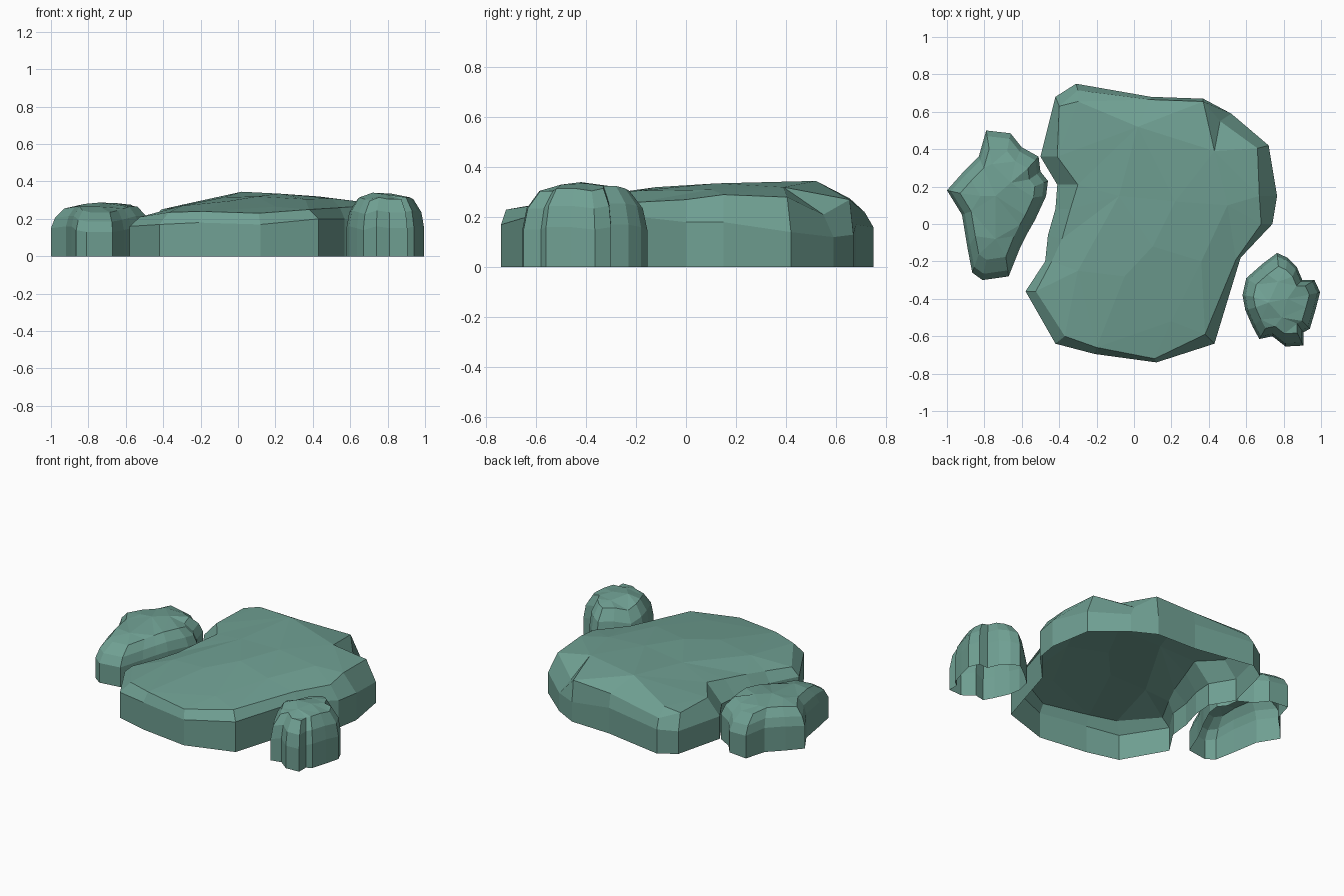
import bpy
from mathutils import Vector
from mathutils.geometry import delaunay_2d_cdt


def rock(name, outline, rim, crown):
    """Open-bottomed rock: straight wall, bevelled rim rings, triangulated crown."""
    n = len(outline)
    verts = [Vector((x, y, 0)) for x, y, z in outline]
    verts += [Vector(p) for p in outline]
    for ring in rim:
        verts += [Vector(p) for p in ring]
    faces = []
    for r in range(len(rim) + 1):
        for i in range(n):
            j = (i + 1) % n
            faces.append([r * n + i, r * n + j, (r + 1) * n + j, (r + 1) * n + i])
    # crown: fill the last ring around the hand-placed high points
    top = [Vector(p) for p in rim[-1]] + [Vector(p) for p in crown]
    co, _, tris, orig, _, _ = delaunay_2d_cdt(
        [p.xy for p in top], [(i, (i + 1) % n) for i in range(n)], [], 1, 1e-5)
    base = len(verts)
    for p, src in zip(co, orig):
        z = top[src[0]].z if src else rim[-1][0][2]
        verts.append(Vector((p.x, p.y, z)))
    faces += [[base + i for i in t] for t in tris]
    mesh = bpy.data.meshes.new(name)
    mesh.from_pydata(verts, [], faces)
    obj = bpy.data.objects.new(name, mesh)
    bpy.context.collection.objects.link(obj)
    mat = bpy.data.materials.get("green_stone") or bpy.data.materials.new("green_stone")
    mat.diffuse_color = (0.16, 0.35, 0.29, 1)
    mesh.materials.append(mat)
    # weld the crown to the rim
    weld = obj.modifiers.new("weld", 'WELD')
    weld.merge_threshold = 0.0005


def shrink(outline, centre, scale, rise):
    """Ring scaled towards a centre, with rise added to the wall height."""
    cx, cy = centre
    return [(cx + (x - cx) * scale, cy + (y - cy) * scale, z + rise)
            for x, y, z in outline]


# broad flat slab, counted clockwise from the back left, reversed for outward faces
slab = [(-.31, .75, .16), (.09, .68, .17), (.37, .67, .13), (.52, .59, .12),
        (.72, .42, .14), (.765, .15, .18), (.74, 0, .18), (.57, -.18, .2),
        (.43, -.64, .2), (.12, -.74, .17), (-.21, -.695, .18), (-.42, -.64, .17),
        (-.58, -.36, .16), (-.475, -.2, .15), (-.46, -.06, .15), (-.42, .08, .15),
        (-.41, .21, .15), (-.5, .36, .15), (-.42, .68, .15)][::-1]
slab_rim = [(-.3, .715, .22), (.09, .665, .26), (.37, .655, .27), (.46, .55, .21),
            (.66, .405, .28), (.67, .15, .29), (.68, 0, .27), (.545, -.19, .26),
            (.38, -.59, .25), (.11, -.72, .23), (-.2, -.66, .24), (-.37, -.6, .235),
            (-.525, -.36, .21), (-.44, -.2, .22), (-.385, -.08, .23), (-.34, .08, .25),
            (-.30, .21, .265), (-.41, .36, .25), (-.4, .63, .25)][::-1]
rock("broad_slab_rock", slab, [slab_rim],
     [(.02, .52, .345), (-.3, .655, .275), (.43, .39, .32), (.22, .12, .335),
      (-.08, .15, .315), (.5, .1, .31), (.1, -.12, .32), (-.05, -.28, .295),
      (.2, -.52, .265), (.36, -.2, .305), (-.3, -.25, .27)])

# long rock on the left
long_o = [(-.79, .5, .15), (-.66, .485, .14), (-.6, .41, .16), (-.51, .36, .17),
          (-.5, .28, .15), (-.46, .23, .15), (-.47, .15, .16), (-.53, .02, .16),
          (-.57, -.05, .15), (-.61, -.13, .14), (-.67, -.28, .13), (-.81, -.3, .13),
          (-.865, -.26, .14), (-.89, -.13, .16), (-.92, .05, .16), (-1, .18, .15),
          (-.92, .27, .16), (-.83, .36, .16)][::-1]
c = (-.73, .12)
rock("long_left_rock", long_o,
     [shrink(long_o, c, .92, .055), shrink(long_o, c, .74, .105)],
     [(-.74, .15, .287), (-.76, .32, .275), (-.66, .22, .285), (-.82, .15, .28),
      (-.74, -.08, .265)])

# small domed rock on the right
small_o = [(.765, -.155, .15), (.82, -.18, .16), (.87, -.23, .17), (.9, -.3, .17),
           (.965, -.3, .16), (.995, -.365, .15), (.97, -.46, .16), (.94, -.56, .16),
           (.905, -.58, .15), (.905, -.65, .15), (.81, -.655, .15), (.74, -.6, .16),
           (.67, -.615, .14), (.635, -.55, .15), (.595, -.46, .16), (.58, -.38, .15),
           (.6, -.29, .13), (.685, -.215, .15)][::-1]
c = (.79, -.41)
rock("small_right_rock", small_o,
     [shrink(small_o, c, .93, .085), shrink(small_o, c, .72, .155)],
     [(.72, -.42, .34), (.82, -.4, .335), (.77, -.31, .325), (.79, -.5, .33)])
